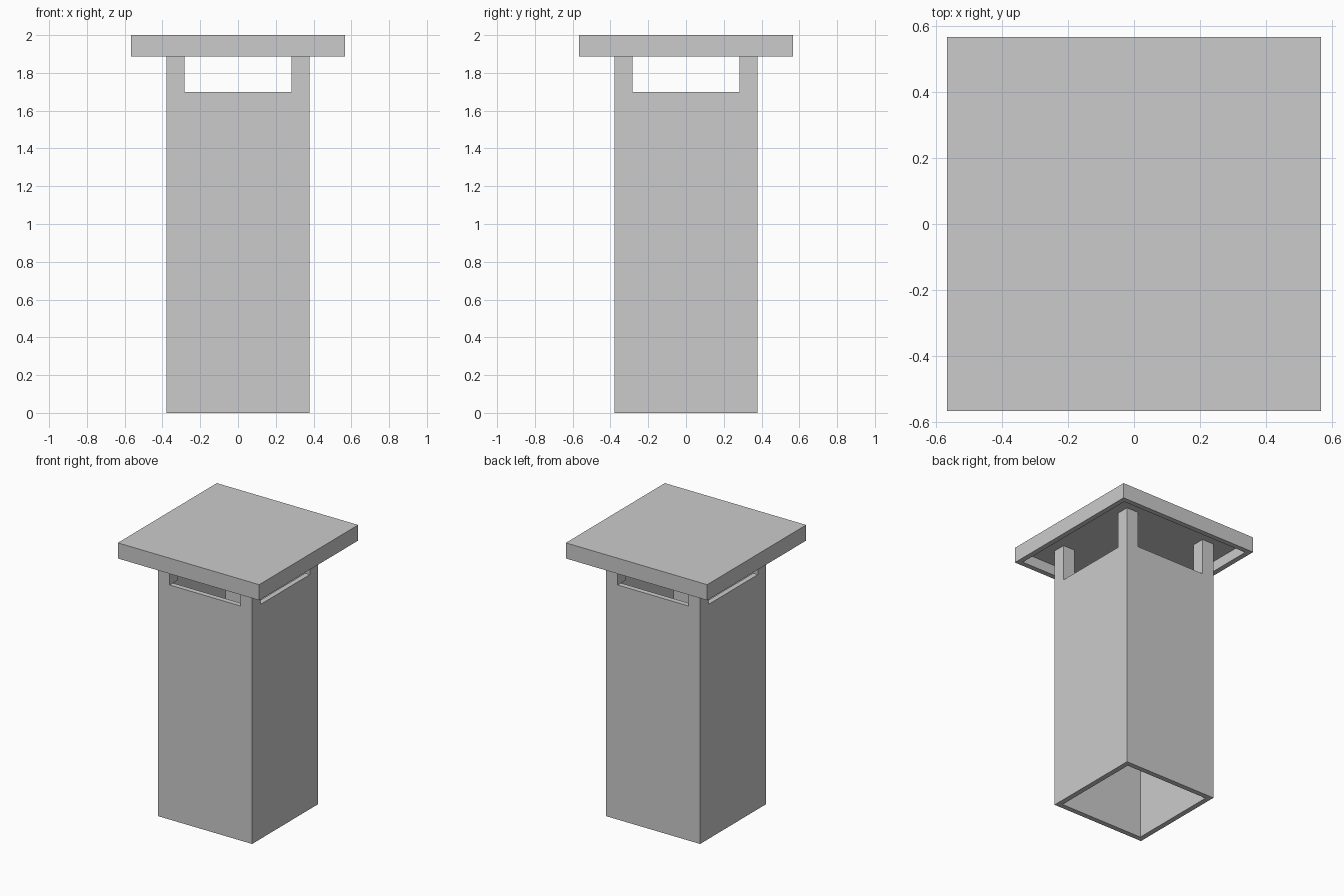
import bpy
import bmesh

U = 2 / 53  # one module: the wall thickness

cube = bpy.data.objects.get("Cube")
if cube:
    bpy.data.objects.remove(cube, do_unlink=True)

grey = bpy.data.materials.new("plain grey")
grey.use_nodes = True
colour = (0.6, 0.6, 0.6, 1)
grey.diffuse_color = colour
grey.node_tree.nodes["Principled BSDF"].inputs["Base Color"].default_value = colour


def square_shell(name, rings, closed):
    """Join square rings, given as (half width, height) in modules."""
    bm = bmesh.new()
    loops = [[bm.verts.new((sx * h * U, sy * h * U, z * U))
              for sx, sy in ((-1, -1), (1, -1), (1, 1), (-1, 1))]
             for h, z in rings]
    pairs = list(zip(loops, loops[1:]))
    if closed:
        pairs.append((loops[-1], loops[0]))
    else:
        bm.faces.new(loops[0])
        bm.faces.new(loops[-1])
    for a, b in pairs:
        for i in range(4):
            j = (i + 1) % 4
            bm.faces.new((a[i], a[j], b[j], b[i]))
    bmesh.ops.recalc_face_normals(bm, faces=bm.faces)
    mesh = bpy.data.meshes.new(name)
    bm.to_mesh(mesh)
    bm.free()
    mesh.materials.append(grey)
    obj = bpy.data.objects.new(name, mesh)
    bpy.context.collection.objects.link(obj)
    return obj


# Hollow shaft, open at both ends
square_shell("shaft", [(10, 0), (10, 45), (9, 45), (9, 0)], True)

# Overhanging cap with a recessed underside
square_shell("cap", [(15, 53), (15, 50), (14, 50), (14, 52)], False)

# Four corner posts carrying the cap, flush with the shaft
for side, sx in (("left", 1), ("right", -1)):
    for end, sy in (("front", -1), ("back", 1)):
        post = square_shell(f"{end}_{side}_post", [(1.25, 45), (1.25, 52)], False)
        post.location = (sx * 8.75 * U, sy * 8.75 * U, 0)
